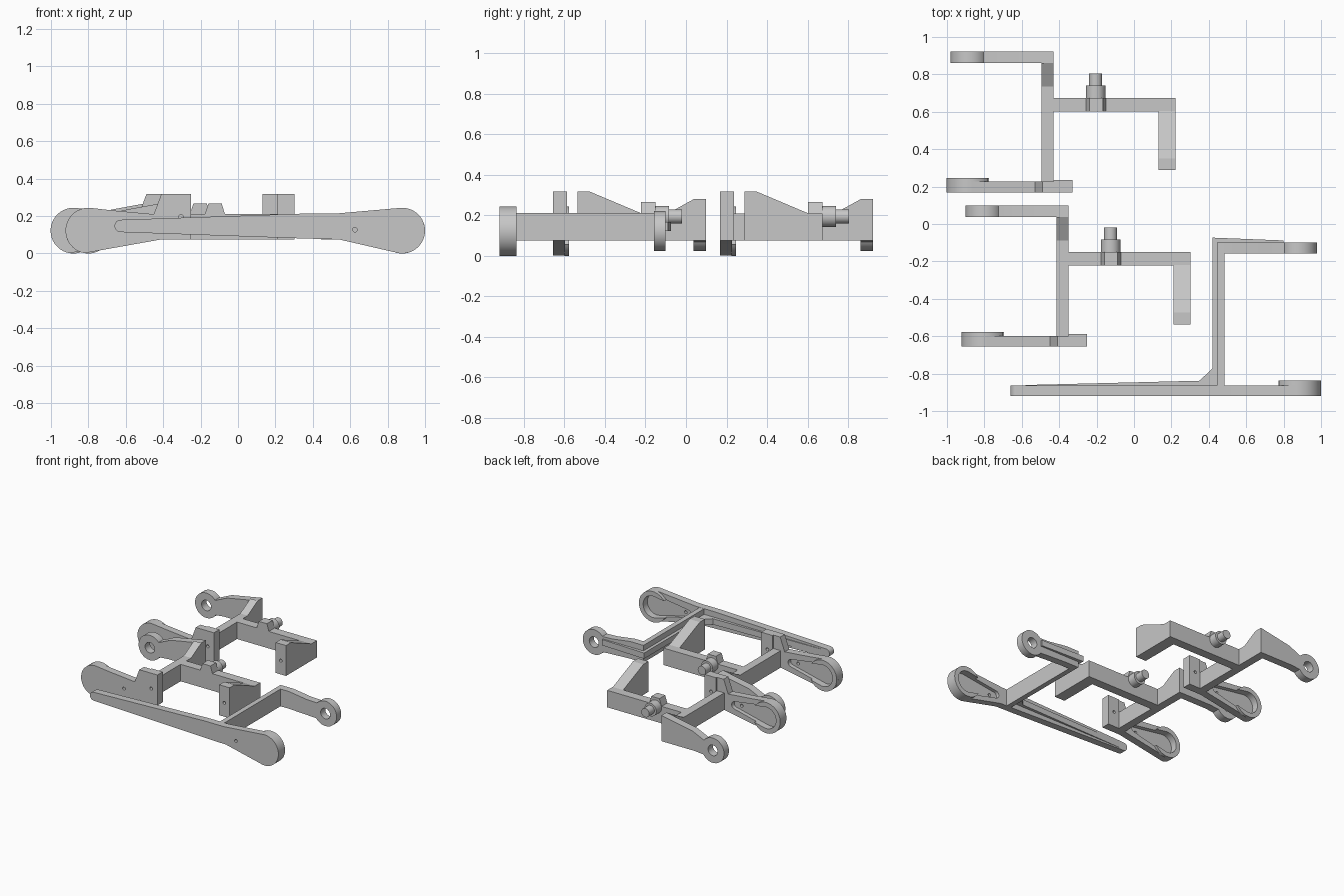
import bpy, bmesh, math

if "Cube" in bpy.data.objects:
    bpy.data.objects.remove(bpy.data.objects["Cube"])

grey = bpy.data.materials.new("plain grey")
grey.diffuse_color = (0.57, 0.57, 0.57, 1)
grey.use_nodes = True
grey.node_tree.nodes["Principled BSDF"].inputs["Base Color"].default_value = grey.diffuse_color


def prism(name, pts, lo, hi, axis="y"):
    """Extrude a flat outline: (x,z) along y, (y,z) along x, or (x,y) along z."""
    place = {"y": lambda a, b, t: (a, t, b),
             "x": lambda a, b, t: (t, a, b),
             "z": lambda a, b, t: (a, b, t)}[axis]
    bm = bmesh.new()
    face = bm.faces.new([bm.verts.new(place(a, b, lo)) for a, b in pts])
    res = bmesh.ops.extrude_face_region(bm, geom=[face])
    delta = place(0, 0, hi - lo)
    bmesh.ops.translate(bm, vec=delta,
                        verts=[v for v in res["geom"] if isinstance(v, bmesh.types.BMVert)])
    bmesh.ops.recalc_face_normals(bm, faces=bm.faces)
    me = bpy.data.meshes.new(name)
    bm.to_mesh(me)
    bm.free()
    me.materials.append(grey)
    ob = bpy.data.objects.new(name, me)
    bpy.context.collection.objects.link(ob)
    return ob


def arc(cx, cz, r, a0, a1, n=32):
    return [(cx + r * math.cos(math.radians(a0 + (a1 - a0) * i / n)),
             cz + r * math.sin(math.radians(a0 + (a1 - a0) * i / n))) for i in range(n + 1)]


def circle(cx, cz, r, n=40):
    return arc(cx, cz, r, 0, 360, n)[:-1]


def rect(a0, a1, b0, b1):
    return [(a0, b0), (a1, b0), (a1, b1), (a0, b1)]


def cut(ob, *cutters):
    """Subtract the cutters, bake the result and remove them."""
    for c in cutters:
        m = ob.modifiers.new("cut", "BOOLEAN")
        m.operation, m.solver, m.object = "DIFFERENCE", "EXACT", c
    bpy.context.view_layer.update()
    me = bpy.data.meshes.new_from_object(ob.evaluated_get(bpy.context.evaluated_depsgraph_get()))
    ob.modifiers.clear()
    ob.data = me
    for c in cutters:
        bpy.data.objects.remove(c)
    return ob


def pocket(cx, s, y0, y1):
    """Teardrop cutter; s is the direction in which it narrows."""
    pts = arc(cx, 0.122, 0.085, 75, 285) + arc(cx + 0.29, 0.135, 0.03, -75, 75, 12)
    return prism("pocket_cutter", [(cx + s * (x - cx), z) for x, z in pts], y0, y1)


def hole(x, z, r, y0, y1):
    return prism("hole_cutter", circle(x, z, r, 24), y0, y1)


def ring_arm(name, outline, cx, y0, y1):
    """Arm plate ending in a pierced ring."""
    ring = prism(name + "_ring", circle(cx, 0.122, 0.099), y0, y1)
    arm = prism(name, outline, y0, y1)
    for ob in (ring, arm):
        cut(ob, hole(cx, 0.122, 0.042, y0 - 0.1, y1 + 0.1))


def bracket(tag, dx, dy):
    parts_before = set(bpy.data.objects)
    # front arm with disc end, raised block and teardrop pocket
    outline = arc(-0.88, 0.122, 0.122, 84, 260) + [
        (-0.49, 0.075), (-0.33, 0.075), (-0.33, 0.317), (-0.49, 0.317), (-0.53, 0.21), (-0.75, 0.23)]
    cut(prism(tag + "_front_arm", outline, 0.168, 0.226),
        pocket(-0.88, 1, 0.193, 0.4),
        hole(-0.625, 0.13, 0.012, 0.1, 0.4), hole(-0.385, 0.195, 0.012, 0.1, 0.4))
    cut(prism(tag + "_disc_rim", arc(-0.88, 0.122, 0.122, 30, 330, 40), 0.225, 0.247),
        pocket(-0.88, 1, 0.19, 0.4))
    cut(prism(tag + "_front_block", rect(-0.43, -0.33, 0.075, 0.317), 0.225, 0.236),
        hole(-0.385, 0.195, 0.012, 0.1, 0.4))
    # crossbar rising to the rear arm
    prism(tag + "_crossbar", [(0.225, 0.075), (0.862, 0.075), (0.862, 0.28),
                              (0.735, 0.21), (0.225, 0.21)], -0.495, -0.43, "x")
    # rear arm with ring
    ring_arm(tag + "_rear_arm", [(-0.86, 0.07), (-0.80, 0.068), (-0.72, 0.075), (-0.43, 0.075),
                                 (-0.43, 0.28), (-0.70, 0.23), (-0.80, 0.185), (-0.86, 0.18)],
             -0.882, 0.861, 0.923)
    # middle bar, hooked end plate and stepped pin
    prism(tag + "_middle_bar", [(-0.45, 0.075), (0.222, 0.075), (0.222, 0.21), (-0.15, 0.21),
                                (-0.167, 0.267), (-0.238, 0.267), (-0.257, 0.21), (-0.45, 0.21)],
          0.602, 0.674)
    cut(prism(tag + "_hook", [(0.288, 0.075), (0.604, 0.075), (0.604, 0.21), (0.35, 0.317),
                              (0.288, 0.317)], 0.13, 0.221, "x"),
        hole(0.175, 0.185, 0.012, 0.2, 0.33))
    prism(tag + "_pin_base", circle(-0.205, 0.195, 0.052, 32), 0.67, 0.74)
    prism(tag + "_pin_tip", circle(-0.205, 0.195, 0.035, 32), 0.735, 0.805)
    for ob in set(bpy.data.objects) - parts_before:
        ob.location = (dx, dy, 0)


bracket("rear_bracket", 0, 0)
bracket("front_bracket", 0.08, -0.824)

# long lever plate: disc end, tapering to a rounded tip
outline = arc(0.878, 0.122, 0.122, -98, 96) + [(0.52, 0.213), (0.35, 0.213)] + \
    arc(-0.627, 0.147, 0.033, 92, 268, 12) + [(0.35, 0.08), (0.54, 0.075)]
cut(prism("lever_plate", outline, -0.92, -0.863),
    pocket(0.878, -1, -0.89, -0.7), hole(0.625, 0.127, 0.012, -1, -0.7))
cut(prism("lever_disc_rim", arc(0.878, 0.122, 0.122, -150, 150, 40), -0.864, -0.836),
    pocket(0.878, -1, -0.89, -0.7))

# lever crossbar and ring arm
prism("lever_crossbar", rect(0.445, 0.485, 0.075, 0.212), -0.865, -0.10)
ring_arm("lever_rear_arm", [(0.445, 0.075), (0.56, 0.075), (0.72, 0.068), (0.86, 0.06),
                            (0.86, 0.185), (0.72, 0.19), (0.56, 0.212), (0.445, 0.212)],
         0.88, -0.158, -0.10)

# stiffening rib running along the lever, crossbar and ring arm
prism("lever_rib", [(-0.58, -0.87), (0.45, -0.87), (0.45, -0.105), (0.80, -0.105), (0.80, -0.088),
                    (0.42, -0.073), (0.42, -0.772), (0.35, -0.838), (-0.58, -0.861)],
      0.122, 0.168, "z")

# smooth the round walls, keep the edges crisp
for ob in bpy.data.objects:
    ob.select_set(True)
    bpy.context.view_layer.objects.active = ob
bpy.ops.object.shade_smooth_by_angle(angle=math.radians(18))
